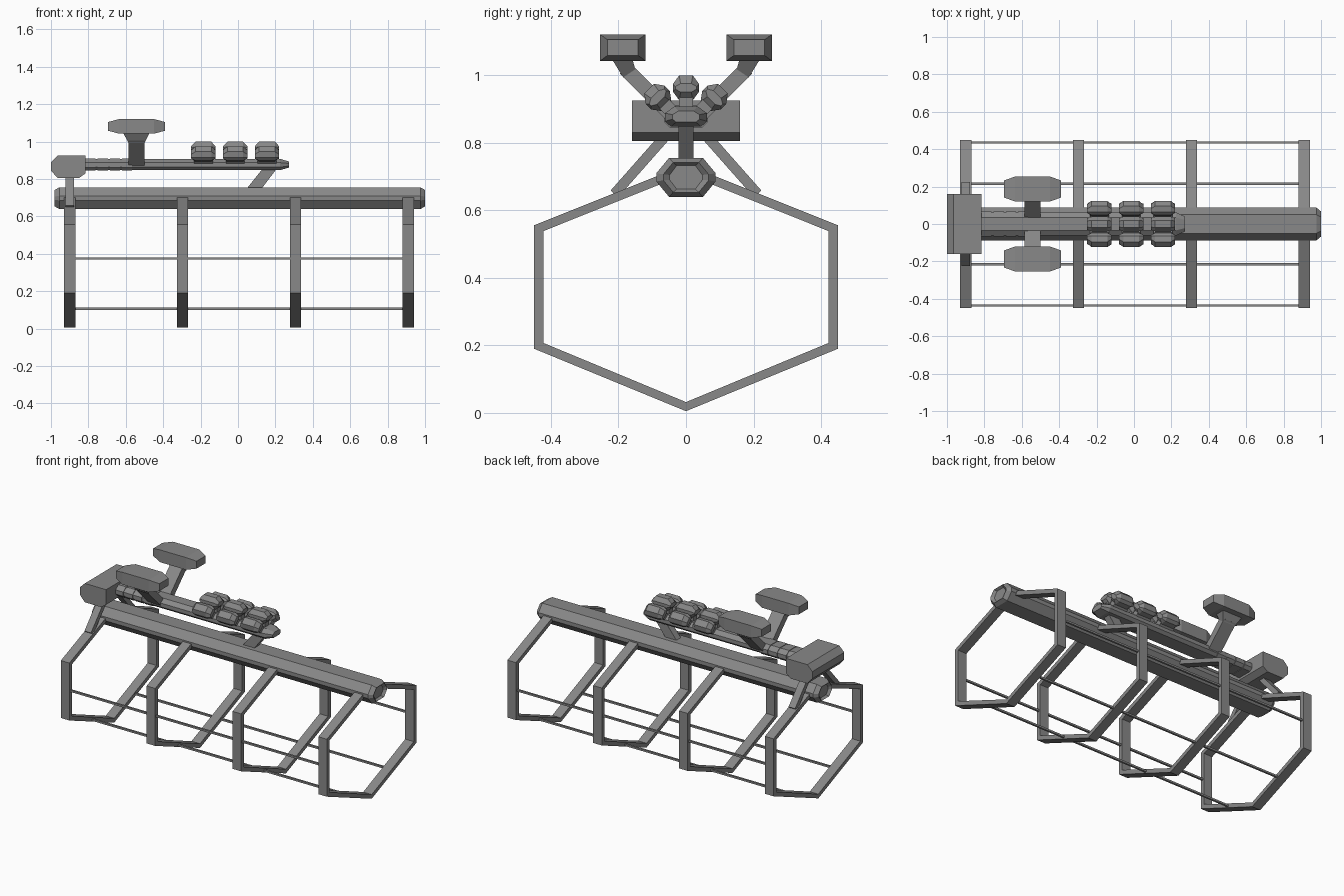
import bpy, bmesh
from mathutils import Vector, Matrix
from math import radians

if "Cube" in bpy.data.objects:
    bpy.data.objects.remove(bpy.data.objects["Cube"], do_unlink=True)

# One grey for the whole structure
GREY = (0.25, 0.25, 0.25, 1)
metal = bpy.data.materials.new("hull grey")
metal.use_nodes = True
metal.diffuse_color = GREY
metal.node_tree.nodes["Principled BSDF"].inputs["Base Color"].default_value = GREY


def loft(name, rings, closed=False, matrix=Matrix()):
    """Skin a list of equal rings; cap the ends or close into a loop."""
    bm = bmesh.new()
    loops = [[bm.verts.new(matrix @ Vector(p)) for p in r] for r in rings]
    n = len(loops[0])
    pairs = list(zip(loops, loops[1:]))
    if closed:
        pairs.append((loops[-1], loops[0]))
    else:
        bm.faces.new(loops[0])
        bm.faces.new(loops[-1])
    for a, b in pairs:
        for i in range(n):
            j = (i + 1) % n
            bm.faces.new((a[i], a[j], b[j], b[i]))
    bmesh.ops.recalc_face_normals(bm, faces=bm.faces)
    mesh = bpy.data.meshes.new(name)
    bm.to_mesh(mesh)
    bm.free()
    mesh.materials.append(metal)
    obj = bpy.data.objects.new(name, mesh)
    bpy.context.collection.objects.link(obj)
    return obj


def beam(name, section, stations, cy=0, cz=0, matrix=Matrix()):
    """Loft a y-z section along x; stations are (x, y scale, z scale)."""
    rings = [[(x, cy + y * sy, cz + z * sz) for y, z in section]
             for x, sy, sz in stations]
    return loft(name, rings, matrix=matrix)


def octagon(w, h, cw, ch):
    return [(w, ch), (cw, h), (-cw, h), (-w, ch),
            (-w, -ch), (-cw, -h), (cw, -h), (w, -ch)]


def rect(w, h):
    return [(w, h), (-w, h), (-w, -h), (w, -h)]


def strut(name, x, hx, start, end, half):
    """Flat bar lying in a y-z plane."""
    a, b = Vector((0, *start)), Vector((0, *end))
    d = (b - a).normalized()
    side = Vector((0, -d.z, d.y)) * half
    wide = Vector((hx, 0, 0))
    mid = Vector((x, 0, 0))
    return loft(name, [[mid + p + s * side + t * wide
                        for s, t in ((1, 1), (-1, 1), (-1, -1), (1, -1))]
                       for p in (a, b)])


# Spine with chamfered, recessed ends
beam("spine", octagon(0.088, 0.058, 0.05, 0.012),
     [(-0.965, 0.55, 0.6), (-0.98, 0.76, 0.76), (-0.955, 1, 1),
      (0.975, 1, 1), (1.0, 0.76, 0.76), (0.985, 0.55, 0.6)], cz=0.697)

# Hexagonal ribs
RIBS = (-0.9, -0.297, 0.307, 0.91)
outer = [(0, 0.735), (0.45, 0.555), (0.45, 0.19),
         (0, 0.005), (-0.45, 0.19), (-0.45, 0.555)]
inner = [(0, 0.707), (0.422, 0.538), (0.422, 0.207),
         (0, 0.032), (-0.422, 0.207), (-0.422, 0.538)]
for x in RIBS:
    a, b = x - 0.03, x + 0.03
    loft("rib", [[(a, *o), (b, *o), (b, *i), (a, *i)]
                 for o, i in zip(outer, inner)], closed=True)

# Long thin stringers
for s in (-1, 1):
    for y, z in ((0.436, 0.375), (0.215, 0.106)):
        beam("stringer", rect(0.006, 0.006),
             [(RIBS[0], 1, 1), (RIBS[-1], 1, 1)], s * y, z)

# Upper boom and its banded collar
boom = [(0.062, 0.01), (0.034, 0.03), (-0.034, 0.03), (-0.062, 0.01),
        (-0.062, -0.014), (-0.045, -0.03), (0.045, -0.03), (0.062, -0.014)]
beam("boom", boom, [(-0.83, 1, 1), (0.225, 1, 1), (0.272, 0.65, 0.55)], cz=0.877)
for i in range(4):
    x = -0.815 + i * 0.065
    beam("collar_band", boom, [(x, 1.06, 1.1), (x + 0.054, 1.06, 1.1)], cz=0.877)

# Slanted neck between spine and boom
loft("neck", [[(x, y, z) for x, y in ((a, -0.022), (b, -0.022), (b, 0.022), (a, 0.022))]
              for z, a, b in ((0.74, 0.04, 0.12), (0.865, 0.14, 0.215))])

# Head block at the end of the boom
head = [(-0.965, 0.925), (-0.815, 0.925), (-0.815, 0.83), (-0.85, 0.805),
        (-0.965, 0.805), (-1.0, 0.845), (-1.0, 0.89)]
loft("head_block", [[(x, y, z) for x, z in head] for y in (-0.16, 0.16)])

for s in (-1, 1):
    # Legs from the head block to the end rib
    strut("head_leg", -0.9, 0.023, (s * 0.212, 0.648), (s * 0.06, 0.82), 0.015)
    # Outrigger arm with flared top
    strut("outrigger_arm", -0.543, 0.043, (s * 0.04, 0.88), (s * 0.18, 1.02), 0.022)
    flare = [[(-0.543 + u * hx, s * (cy + v * hy), z + v * tilt) for u, v in rect(1, 1)]
             for hx, cy, hy, z, tilt in ((0.043, 0.168, 0.018, 1.005, -0.012),
                                         (0.07, 0.188, 0.03, 1.045, 0))]
    loft("outrigger_flare", flare)
    # Outrigger pod
    beam("outrigger_pod", rect(0.067, 0.039),
         [(-0.695, 0.68, 0.6), (-0.635, 1, 1), (-0.45, 1, 1), (-0.39, 0.68, 0.6)],
         s * 0.187, 1.081)

# Three clusters of faceted canisters fanned around the boom
for x in (-0.185, -0.015, 0.155):
    for angle, lift in ((-45, 0.0), (0, 0.0), (45, 0.0)):
        place = (Matrix.Translation((x, 0, 0.862 if angle == 0 else 0.85))
                 @ Matrix.Rotation(radians(angle), 4, 'X'))
        reach = 0.1 if angle == 0 else 0.118
        beam("canister", octagon(0.039, 0.037, 0.02, 0.011),
             [(-0.065, 0.8, 0.35), (-0.042, 1, 1), (0.042, 1, 1), (0.065, 0.8, 0.35)],
             cz=reach, matrix=place)
        beam("canister_stem", rect(0.02, 0.025),
             [(-0.05, 1, 1), (0.05, 1, 1)], cz=reach - 0.045, matrix=place)
